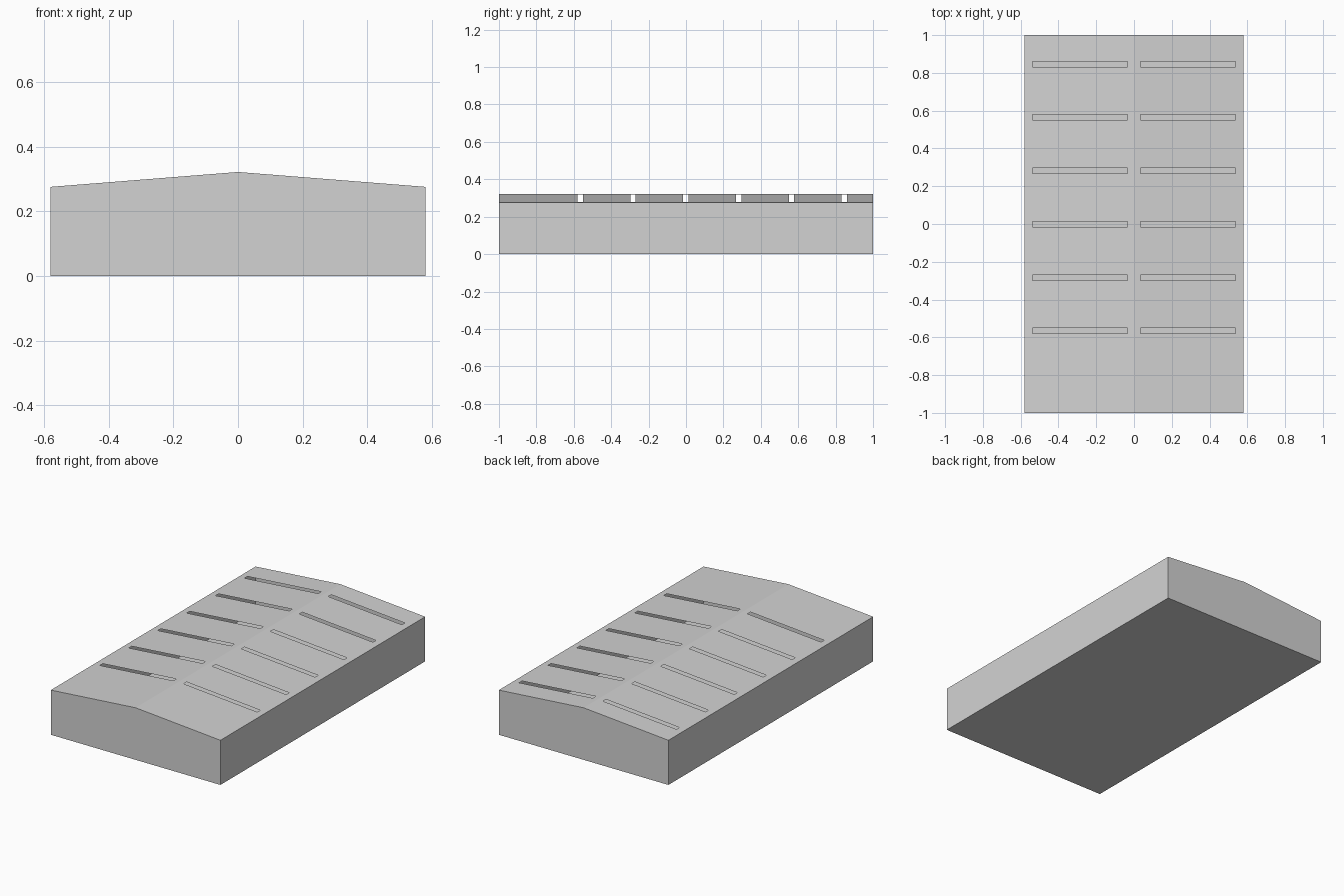
import bpy

cube = bpy.data.objects.get("Cube")
if cube:
    bpy.data.objects.remove(cube, do_unlink=True)

# Overall sizes
HALF_W, HALF_L = 0.58, 1.0
EAVE, RIDGE = 0.276, 0.322
SLOT_IN, SLOT_OUT, SLOT_HALF = 0.035, 0.538, 0.0145
SLOT_YS = [-0.566 + 0.2825 * i for i in range(6)]

grey = bpy.data.materials.new("light_grey")
grey.use_nodes = True
colour = (0.65, 0.65, 0.65, 1.0)
grey.diffuse_color = colour
grey.node_tree.nodes["Principled BSDF"].inputs["Base Color"].default_value = colour


def add_part(name, verts, faces):
    mesh = bpy.data.meshes.new(name)
    mesh.from_pydata(verts, [], faces)
    mesh.materials.append(grey)
    mesh.update()
    obj = bpy.data.objects.new(name, mesh)
    bpy.context.collection.objects.link(obj)
    return obj


def roof_z(x):
    return RIDGE + (EAVE - RIDGE) * abs(x) / HALF_W


# Thin pitched lid: a grid of panels with the slot cells left open
half = [SLOT_IN, SLOT_OUT, HALF_W]
xs = [-x for x in reversed(half)] + [0.0] + half
ys = [-HALF_L]
for y in SLOT_YS:
    ys += [y - SLOT_HALF, y + SLOT_HALF]
ys.append(HALF_L)

verts = [(x, y, roof_z(x)) for y in ys for x in xs]
n = len(xs)
faces = []
for j in range(len(ys) - 1):
    for i in range(n - 1):
        mid_x = abs(xs[i] + xs[i + 1]) / 2
        is_slot = j % 2 == 1 and SLOT_IN < mid_x < SLOT_OUT
        if not is_slot:
            a = j * n + i
            faces.append((a, a + 1, a + n + 1, a + n))
add_part("slotted_lid", verts, faces)

# Hollow body: gabled end profile swept front to back, with a floor
profile = [(-HALF_W, 0), (HALF_W, 0), (HALF_W, EAVE), (0, RIDGE), (-HALF_W, EAVE)]
k = len(profile)
verts = [(x, y, z) for y in (-HALF_L, HALF_L) for x, z in profile]
front_end = tuple(range(k))
back_end = tuple(reversed(range(k, 2 * k)))
floor = (0, k, k + 1, 1)
left_side = (1, k + 1, k + 2, 2)
right_side = (k - 1, 2 * k - 1, k, 0)
add_part("hollow_body", verts, [front_end, back_end, floor, left_side, right_side])
